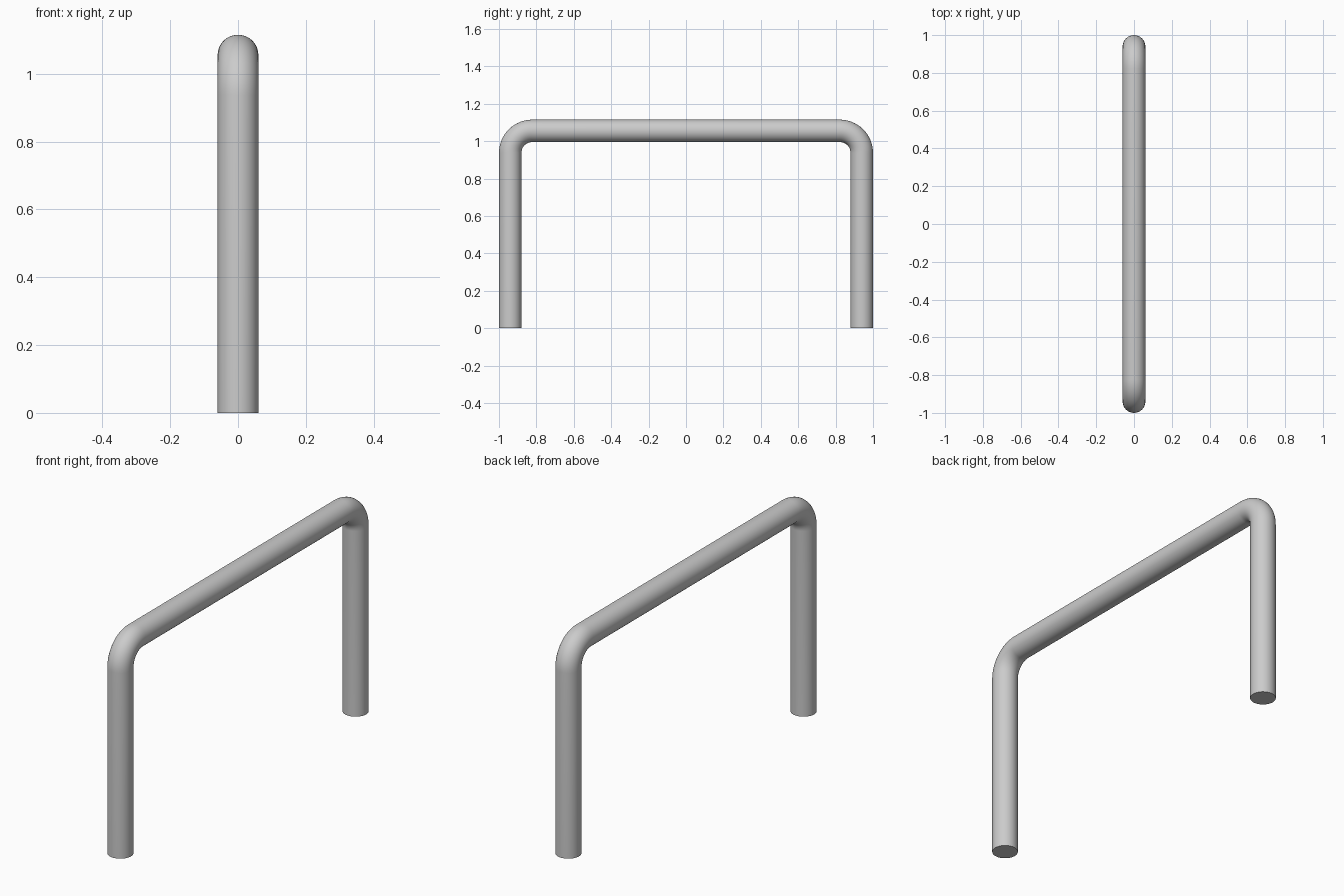
import bpy, bmesh
from math import sin, cos, pi, radians

if "Cube" in bpy.data.objects:
    bpy.data.objects.remove(bpy.data.objects["Cube"])

TUBE, BEND = 0.06, 0.118        # tube radius, bend radius at the centreline
HALF, TOP = 0.94, 1.055         # leg centreline y, rail centreline z
SIDES, STEPS = 48, 16

# Centreline stations: (y, z, angle of the ring's outward direction)
path = [(HALF, 0, 0)]
for i in range(STEPS + 1):
    a = pi / 2 * i / STEPS
    path.append((HALF - BEND + BEND * cos(a), TOP - BEND + BEND * sin(a), a))
path += [(-y, z, pi - a) for y, z, a in reversed(path)]

# Sweep a circular section along the hoop
bm = bmesh.new()
rings = []
for y, z, a in path:
    ring = []
    for k in range(SIDES):
        t = 2 * pi * k / SIDES
        r = TUBE * cos(t)
        ring.append(bm.verts.new((TUBE * sin(t), y + r * cos(a), z + r * sin(a))))
    rings.append(ring)
for lo, hi in zip(rings, rings[1:]):
    for k in range(SIDES):
        n = (k + 1) % SIDES
        bm.faces.new((lo[k], lo[n], hi[n], hi[k]))

# Flat feet
bm.faces.new(rings[0])
bm.faces.new(rings[-1])
bmesh.ops.recalc_face_normals(bm, faces=bm.faces)

mesh = bpy.data.meshes.new("hoop_rail")
bm.to_mesh(mesh)
bm.free()
rail = bpy.data.objects.new("hoop_rail", mesh)
bpy.context.collection.objects.link(rail)
bpy.context.view_layer.objects.active = rail
rail.select_set(True)
bpy.ops.object.shade_smooth_by_angle(angle=radians(40))
